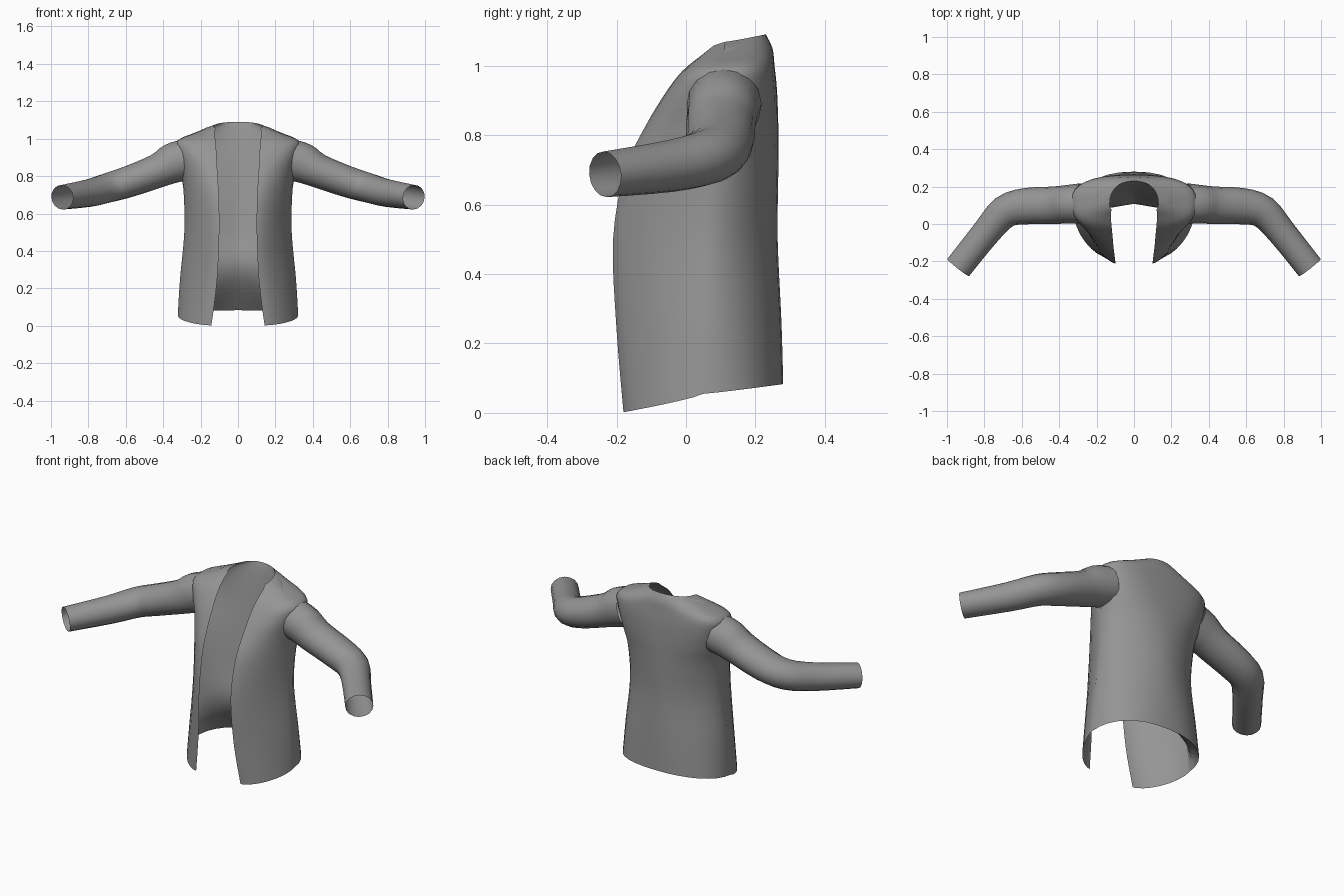
import bpy, bmesh, math
from mathutils import Vector

cube = bpy.data.objects.get("Cube")
if cube:
    bpy.data.objects.remove(cube, do_unlink=True)

cloth = bpy.data.materials.new("grey_cloth")
cloth.use_nodes = True
grey = (0.3, 0.3, 0.3, 1)
cloth.diffuse_color = grey
cloth.node_tree.nodes["Principled BSDF"].inputs["Base Color"].default_value = grey


def smooth_rows(rows, steps):
    """Catmull-Rom interpolation between rows of numbers."""
    out = []
    for i in range(len(rows) - 1):
        a, b, c, d = (rows[max(i - 1, 0)], rows[i], rows[i + 1],
                      rows[min(i + 2, len(rows) - 1)])
        for s in range(steps):
            t = s / steps
            out.append([q + t * (r - p) / 2 + t * t * (p - 2.5 * q + 2 * r - w / 2)
                        + t ** 3 * (1.5 * (q - r) + (w - p) / 2)
                        for p, q, r, w in zip(a, b, c, d)])
    out.append(list(rows[-1]))
    return out


def loft(name, rings, closed, reject=None):
    """Skin rings of points with quads and mirror the half across x."""
    bm = bmesh.new()
    grid = [[bm.verts.new(p) for p in ring] for ring in rings]
    n = len(rings[0])
    for low, high in zip(grid, grid[1:]):
        for j in range(n if closed else n - 1):
            k = (j + 1) % n
            bm.faces.new((low[j], low[k], high[k], high[j]))
    if reject:
        doomed = [f for f in bm.faces if reject(f.calc_center_median())]
        bmesh.ops.delete(bm, geom=doomed, context="FACES")
    mesh = bpy.data.meshes.new(name)
    bm.to_mesh(mesh)
    bm.free()
    mesh.materials.append(cloth)
    obj = bpy.data.objects.new(name, mesh)
    bpy.context.collection.objects.link(obj)
    mirror = obj.modifiers.new("mirror", "MIRROR")
    mirror.merge_threshold = 0.002
    bpy.ops.object.select_all(action="DESELECT")
    obj.select_set(True)
    bpy.context.view_layer.objects.active = obj
    bpy.ops.object.shade_smooth_by_angle(angle=math.radians(50))


COLUMNS = 8


def quarter(start, end, power):
    """Superelliptic quarter arc leaving start along y and reaching end along x."""
    points = []
    for i in range(COLUMNS + 1):
        t = i / COLUMNS * math.pi / 2
        s, c = math.sin(t), max(math.cos(t), 0)
        points.append((end[0] + (start[0] - end[0]) * c ** power,
                       start[1] + (end[1] - start[1]) * s ** power,
                       start[2] + (end[2] - start[2]) * s))
    return points


def body_ring(zf, zs, zb, xe, ye, xs, ys, yb, front_power, back_power):
    side = (xs, ys, zs)
    front = quarter(side, (xe, ye, zf), front_power)
    return front[::-1] + quarter(side, (0, yb, zb), back_power)[1:]


def in_armhole(p):
    return p.x > 0.2 and ((p.y - 0.11) / 0.08) ** 2 + ((p.z - 0.875) / 0.08) ** 2 < 1


# Body: front z, side z, back z, edge x, edge y, side x, side y, back y, powers
body_rows = [
    (0.002, 0.055, 0.083, 0.142, -0.18, 0.322, 0.05, 0.28, 1.25, 0.88),
    (0.24, 0.25, 0.26, 0.112, -0.2, 0.31, 0.06, 0.275, 1.35, 1),
    (0.5, 0.5, 0.5, 0.1, -0.21, 0.287, 0.07, 0.264, 1.4, 1.12),
    (0.7, 0.7, 0.7, 0.103, -0.175, 0.29, 0.08, 0.266, 1.3, 1),
    (0.82, 0.82, 0.82, 0.11, -0.12, 0.305, 0.1, 0.266, 1.1, 0.82),
    (0.92, 0.92, 0.93, 0.115, -0.06, 0.325, 0.11, 0.262, 0.85, 0.72),
    (0.985, 0.987, 1.0, 0.12, -0.01, 0.328, 0.11, 0.255, 0.8, 0.75),
    (1.03, 1.03, 1.05, 0.124, 0.045, 0.23, 0.11, 0.249, 0.9, 0.9),
    (1.058, 1.068, 1.09, 0.12, 0.08, 0.13, 0.11, 0.23, 1, 0.9),
]
loft("jacket_body", [body_ring(*r) for r in smooth_rows(body_rows, 4)], False, in_armhole)

# Inner back layer drawn in at the waist: side x, y, z, back y, z, power
lining_rows = [
    (0.322, 0.05, 0.055, 0.28, 0.083, 0.88),
    (0.305, 0.055, 0.29, 0.115, 0.3, 1.9),
    (0.284, 0.06, 0.5, 0.14, 0.5, 1.8),
    (0.286, 0.08, 0.7, 0.165, 0.7, 1.6),
    (0.315, 0.11, 0.9, 0.19, 0.9, 1.4),
    (0.22, 0.11, 1.03, 0.215, 1.04, 1.1),
    (0.13, 0.11, 1.068, 0.23, 1.09, 0.9),
]
loft("back_lining", [quarter((xs, ys, zs), (0, yb, zb), power)
                     for xs, ys, zs, yb, zb, power in smooth_rows(lining_rows, 4)], False)

# Sleeves: centre x, y, z, half width, half height
sleeve_rows = [
    (0.28, 0.11, 0.89, 0.108, 0.108),
    (0.35, 0.106, 0.868, 0.103, 0.107),
    (0.43, 0.1, 0.828, 0.1, 0.091),
    (0.58, 0.095, 0.772, 0.097, 0.084),
    (0.69, 0.065, 0.739, 0.088, 0.08),
    (0.79, -0.045, 0.711, 0.077, 0.075),
    (0.94, -0.233, 0.687, 0.074, 0.066),
]
path = smooth_rows(sleeve_rows, 3)
centres = [Vector(r[:3]) for r in path]
sleeve_rings = []
for i, row in enumerate(path):
    along = (centres[min(i + 1, len(path) - 1)] - centres[max(i - 1, 0)]).normalized()
    side = Vector((0, 0, 1)).cross(along).normalized()
    up = along.cross(side)
    sleeve_rings.append([centres[i] + side * row[3] * math.cos(a) + up * row[4] * math.sin(a)
                         for a in (j * math.tau / 16 for j in range(16))])
loft("sleeves", sleeve_rings, True)
